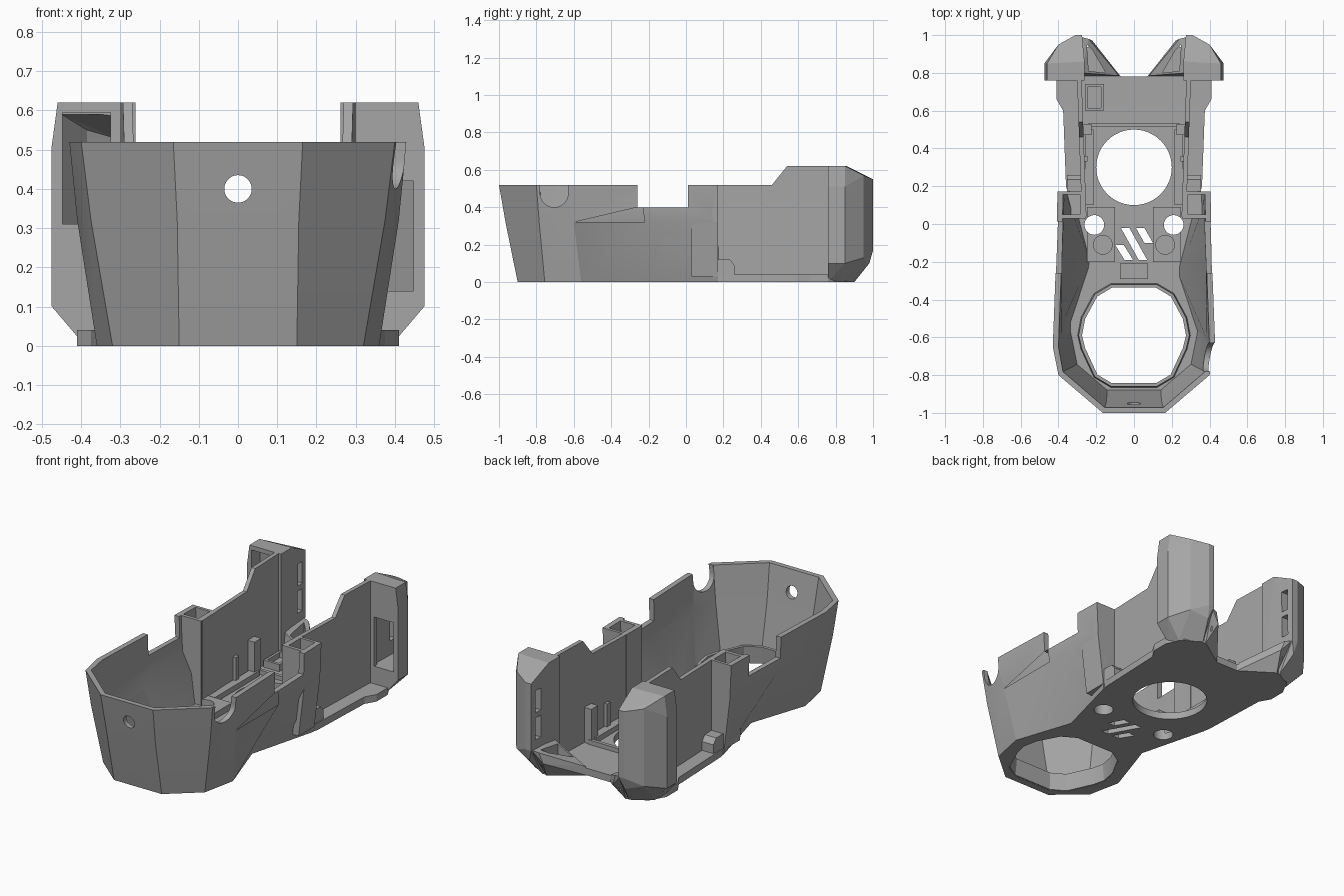
import bpy, bmesh, math
from mathutils import Vector, Matrix

cube = bpy.data.objects.get("Cube")
if cube:
    bpy.data.objects.remove(cube, do_unlink=True)

grey = bpy.data.materials.new("mid_grey_plastic")
grey.use_nodes = True
COLOUR = (0.38, 0.38, 0.38, 1)
grey.diffuse_color = COLOUR
grey.node_tree.nodes["Principled BSDF"].inputs["Base Color"].default_value = COLOUR
SIDES = (("left", 1), ("right", -1))


def finish(name, bm):
    bmesh.ops.recalc_face_normals(bm, faces=bm.faces)
    mesh = bpy.data.meshes.new(name)
    bm.to_mesh(mesh)
    bm.free()
    mesh.materials.append(grey)
    obj = bpy.data.objects.new(name, mesh)
    bpy.context.collection.objects.link(obj)
    return obj


def hull(name, points, s=1):
    """Convex solid around the points, mirrored when s is -1."""
    bm = bmesh.new()
    verts = [bm.verts.new((x * s, y, z)) for x, y, z in points]
    res = bmesh.ops.convex_hull(bm, input=verts)
    loose = [v for v in bm.verts if not v.link_faces]
    bmesh.ops.delete(bm, geom=loose, context='VERTS')
    return finish(name, bm)


def box(name, x, y, z, s=1):
    return hull(name, [(a, b, c) for a in x for b in y for c in z], s)


def prism(name, outline, z0, z1):
    bm = bmesh.new()
    face = bm.faces.new([bm.verts.new((x, y, z0)) for x, y in outline])
    top = bmesh.ops.extrude_face_region(bm, geom=[face])["geom"]
    for v in top:
        if isinstance(v, bmesh.types.BMVert):
            v.co.z = z1
    return finish(name, bm)


def cylinder(name, centre, radius, depth, axis='Z'):
    bm = bmesh.new()
    turn = {'Z': Matrix(), 'X': Matrix.Rotation(math.pi / 2, 4, 'Y'),
            'Y': Matrix.Rotation(math.pi / 2, 4, 'X')}[axis]
    bmesh.ops.create_cone(bm, cap_ends=True, segments=48, radius1=radius, radius2=radius,
                          depth=depth, matrix=Matrix.Translation(centre) @ turn)
    return finish(name, bm)


def cut(obj, *cutters):
    for c in cutters:
        c.hide_render = True
        mod = obj.modifiers.new("cut", 'BOOLEAN')
        mod.operation, mod.solver, mod.object = 'DIFFERENCE', 'EXACT', c
    deps = bpy.context.evaluated_depsgraph_get()
    mesh = bpy.data.meshes.new_from_object(obj.evaluated_get(deps))
    obj.modifiers.clear()
    obj.data = mesh
    for c in cutters:
        bpy.data.objects.remove(c, do_unlink=True)


def mirrored(half):
    """Full path from a right-to-left mirrored half."""
    return [(-x, y) for x, y in reversed(half)] + list(half)


def inset(path, d, closed):
    """Shift a counter-clockwise path inwards by d."""
    n, out = len(path), []
    for i, p in enumerate(path):
        a = path[i - 1] if closed or i else p
        b = path[(i + 1) % n] if closed or i < n - 1 else p
        t = (Vector(b) - Vector(a)).normalized()
        out.append((p[0] - t.y * d, p[1] + t.x * d))
    return out


def wall(name, rings, heights, thick, closed=False):
    """Thick wall lofted through stacked paths."""
    loops = list(zip(rings, heights))
    loops += [(inset(r, thick, closed), h) for r, h in reversed(loops)]
    bm = bmesh.new()
    grid = [[bm.verts.new((x, y, h)) for x, y in r] for r, h in loops]
    n, m = len(rings[0]), len(grid)
    for i in range(n if closed else n - 1):
        j = (i + 1) % n
        for k in range(m):
            l = (k + 1) % m
            bm.faces.new((grid[k][i], grid[k][j], grid[l][j], grid[l][i]))
    if not closed:
        bm.faces.new([g[0] for g in grid])
        bm.faces.new([g[-1] for g in grid])
    return finish(name, bm)


# Faceted front shell, with rim notches and a hole in the nose
base = [(.15, -.9), (.32, -.755), (.36, -.56), (.25, -.23), (.355, .17)]
middle = [(.155, -.965), (.375, -.785), (.41, -.6), (.41, -.22), (.395, .17)]
rim = [(.165, -1), (.40, -.8), (.43, -.65), (.415, -.25), (.405, .17)]
shell = wall("front_shell", [mirrored(r) for r in (base, middle, rim)], (0, .32, .52), .03)
cut(shell,
    box("left_notch", (.3, .5), (-.26, .012), (.4, .6)),
    box("right_notch", (.3, .5), (-.26, .012), (.4, .6), -1),
    cylinder("round_notch", (.42, -.705, .475), .075, .14, 'X'),
    box("round_notch_top", (.35, .5), (-.78, -.63), (.475, .6)),
    cylinder("nose_hole", (0, -.97, .4), .035, .2, 'Y'))

# Floor plate with round openings and slanted vents
floor_half = base[:4] + [(.36, .2), (.375, .6), (.41, .66), (.41, .76),
                         (.36, .85), (.25, .9), (.07, .78)]
floor = prism("floor_plate", mirrored(floor_half), 0, .04)
duct_half = [(.115, -.85), (.2, -.8), (.265, -.66), (.282, -.59),
             (.265, -.5), (.2, -.38), (.115, -.33)]
duct = mirrored(duct_half)


def scaled(path, f):
    return [(x * f, (y + .59) * f - .59) for x, y in path]


vents = []
for k in (-1, 0, 1):
    x, top, low = k * .055, -.02 - max(k, 0) * .0, -.19
    if k < 0:
        top = -.1 + .0
        slot = [(x - .045, -.11), (x + .0, -.11), (x + .05, low), (x + .005, low)]
    elif k > 0:
        slot = [(x - .045, top), (x, top), (x + .045, -.1), (x, -.1)]
    else:
        slot = [(-.07, top), (-.025, top), (.07, low), (.025, low)]
    vents.append(prism("vent", slot, -.1, .1))
cut(floor, prism("duct_opening", scaled(duct, 1.03), -.1, .1),
    cylinder("fan_opening", (0, .3, 0), .2, .3),
    *[cylinder("bolt_opening", (s * .21, -.005, 0), .052, .3) for _, s in SIDES], *vents)

# Tapered ring around the large opening
ring = wall("duct_ring", [scaled(duct, f) for f in (1.07, 1.04)], (0.001, .1), .018, True)

# Small floor parts
box("fan_crossbar", (-.24, .24), (.515, .535), (.03, .065))
box("duct_tab", (-.075, .075), (-.29, -.21), (.03, .08))
tray = box("rear_tray", (.16, .26), (.6, .74), (.03, .08), -1)
cut(tray, box("tray_pocket", (.175, .245), (.615, .725), (.05, .1), -1))

for side, s in SIDES:
    # Bolt mounts beside the vents
    mount = box(side + "_bolt_mount", (.1, .25), (-.2, .09), (.03, .075), s)
    cut(mount, cylinder("hole", (s * .21, -.005, .05), .052, .2))
    cylinder(side + "_boss", (s * .165, -.11, .07), .052, .03)

    # Upright rear wall, leaning slightly outwards to the back
    profile = [(.04, .03), (.04, .52), (.46, .52), (.54, .62), (.8, .62), (.8, .03)]
    bm = bmesh.new()
    lean = [[bm.verts.new((s * (x + .035 * (y - .5)), y, z)) for y, z in profile]
            for x in (.268, .292)]
    bm.faces.new(lean[0])
    bm.faces.new(lean[1])
    for i in range(len(profile)):
        bm.faces.new((lean[0][i - 1], lean[0][i], lean[1][i], lean[1][i - 1]))
    finish(side + "_rear_wall", bm)

    # Hollow square post closing the end of the front shell
    post = hull(side + "_post", [(x, y, z) for y in (.03, .172) for x, z in
                                 ((.255, .03), (.36, .03), (.396, .32), (.405, .52), (.255, .52))], s)
    cut(post, box("post_pocket", (.285, .382), (.05, .155), (.25, .6), s))

    # Inner rails, wall clips and the ledge foot
    box(side + "_fan_rail", (.215, .26), (.1, .5), (.03, .07), s)
    box(side + "_rail_clip", (.225, .275), (.47, .53), (.04, .24), s)
    box(side + "_wall_clip", (.245, .275), (.33, .36), (.04, .2), s)
    hull(side + "_ledge_foot", [(x, y, z) for x in (.28, .355) for y, z in
                                ((.17, .03), (.26, .03), (.26, .09), (.235, .12), (.17, .12))], s)

    # Rear pod: faceted solid, hollowed, with windows and slots
    pod = hull(side + "_rear_pod", [
        (.262, .76, .62), (.46, .76, .62), (.46, .85, .62), (.262, .86, .62),
        (.475, .76, .51), (.475, .85, .51), (.40, .95, .57), (.31, 1, .55), (.275, 1, .55),
        (.475, .76, .1), (.475, .85, .1), (.40, .95, .13), (.31, 1, .17), (.275, 1, .17),
        (.30, .98, .1), (.39, .76, 0), (.38, .83, 0), (.27, .9, 0), (.262, .76, 0)], s)
    cavity = hull("cavity", [(x, y, z) for x, y, top in
                             ((.31, .785, .59), (.45, .785, .59), (.45, .84, .59),
                              (.385, .925, .55), (.315, .97, .53))
                             for z in (.14, top)], s)
    window_z = (.14, .42) if s > 0 else (.31, .595)
    cut(pod, cavity,
        box("window", (.325, .448), (.7, .8), window_z, s),
        box("low_slot", (.2, .33), (.92, .965), (.22, .345), s),
        box("high_slot", (.2, .33), (.92, .965), (.375, .5), s))

    # Low faceted foot on the inner side of the pod
    foot = hull(side + "_pod_foot", [
        (.07, .78, 0), (.25, .9, 0), (.28, .78, 0), (.08, .785, .05), (.15, .79, .08),
        (.22, .97, .1), (.24, .98, .16), (.28, .99, .17), (.28, .8, .17)], s)
    cut(foot, hull("foot_pocket", [(x, y, z) for x, y in
                                   ((.15, .8), (.24, .81), (.25, .95), (.22, .92))
                                   for z in (.06, .3)], s))

# Soft shading on the rounded parts
bpy.ops.object.select_all(action='DESELECT')
for obj in (shell, floor, ring):
    obj.select_set(True)
bpy.context.view_layer.objects.active = shell
bpy.ops.object.shade_smooth_by_angle(angle=math.radians(20))
